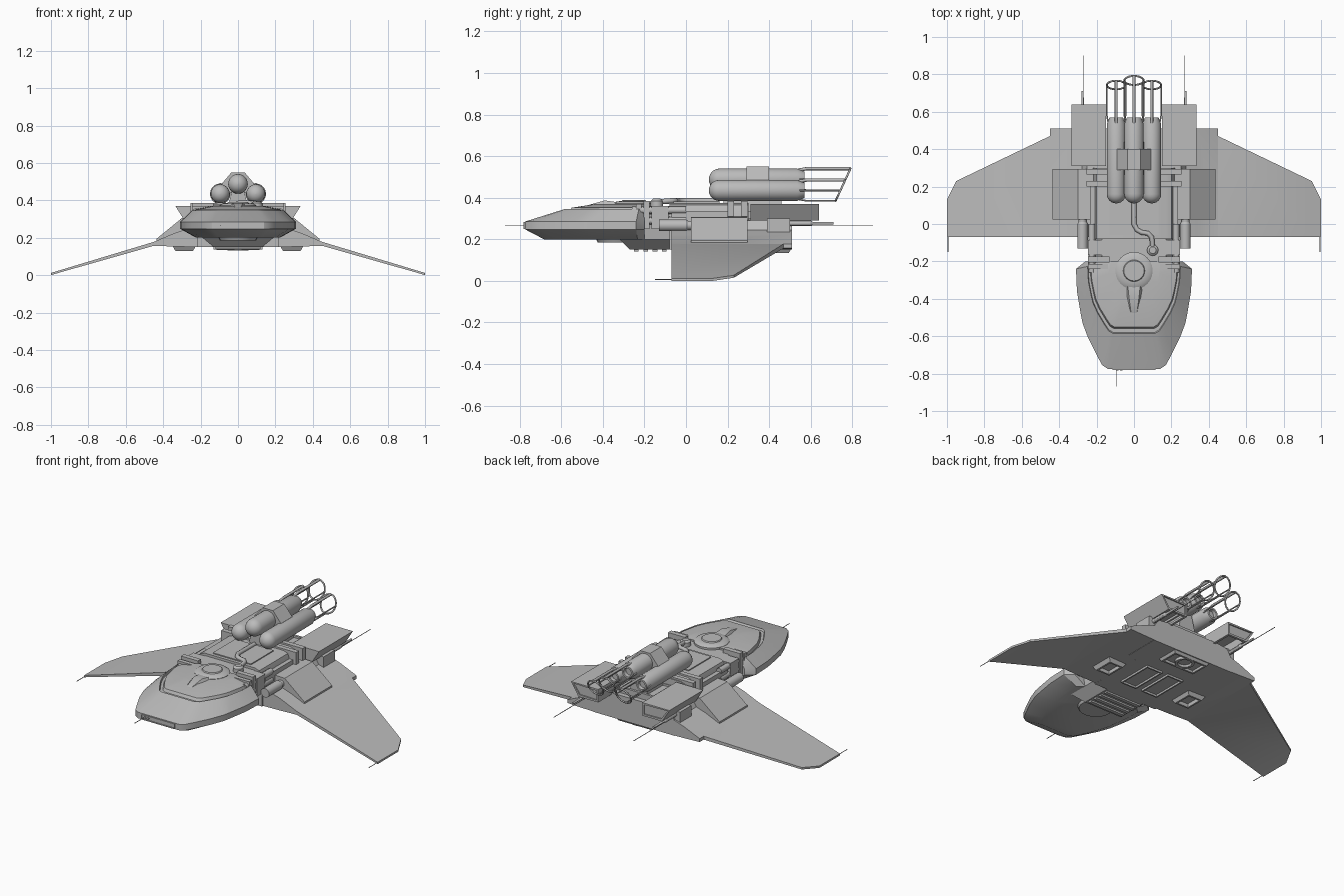
import bpy, bmesh, math
from mathutils import Vector

cube = bpy.data.objects.get("Cube")
if cube:
    bpy.data.objects.remove(cube)

grey = bpy.data.materials.new("hull_grey")
grey.use_nodes = True
grey.diffuse_color = (0.5, 0.5, 0.5, 1)
grey.node_tree.nodes["Principled BSDF"].inputs["Base Color"].default_value = grey.diffuse_color
parts = []


def finish(name, bm):
    bmesh.ops.recalc_face_normals(bm, faces=bm.faces)
    me = bpy.data.meshes.new(name)
    bm.to_mesh(me)
    bm.free()
    me.materials.append(grey)
    ob = bpy.data.objects.new(name, me)
    bpy.context.collection.objects.link(ob)
    parts.append(ob)
    return ob


def loft(name, rings, recesses=(), side=1):
    """Skin equal rings, cap the ends; recesses are (direction, border, depth)."""
    bm = bmesh.new()
    rows = [[bm.verts.new((side * x, y, z)) for x, y, z in ring] for ring in rings]
    n = len(rows[0])
    for a, b in zip(rows, rows[1:]):
        for i in range(n):
            j = (i + 1) % n
            bm.faces.new((a[i], a[j], b[j], b[i]))
    bm.faces.new(rows[0])
    bm.faces.new(rows[-1])
    bmesh.ops.recalc_face_normals(bm, faces=bm.faces)
    for direction, border, depth in recesses:
        d = Vector((direction[0] * side, direction[1], direction[2]))
        face = max(bm.faces, key=lambda f: f.normal.dot(d))
        bmesh.ops.inset_region(bm, faces=[face], thickness=border)
        floor = bmesh.ops.extrude_face_region(bm, geom=[face])["geom"]
        bm.faces.remove(face)
        bmesh.ops.translate(bm, vec=-d * depth,
                            verts=[v for v in floor if isinstance(v, bmesh.types.BMVert)])
    return finish(name, bm)


def rect(x0, x1, y0, y1, z):
    return [(x0, y0, z), (x1, y0, z), (x1, y1, z), (x0, y1, z)]


def box(name, x, y, z, recesses=(), side=1, taper=0.0):
    """Box from ranges; taper narrows the bottom."""
    low = rect(x[0] + taper, x[1] - taper, y[0] + taper, y[1] - taper, z[0])
    return loft(name, [low, rect(*x, *y, z[1])], recesses, side)


def extrude_y(name, profile, y0, y1, side=1):
    return loft(name, [[(x, y, z) for x, z in profile] for y in (y0, y1)], side=side)


def spin_y(name, x, z, profile, n=24):
    """Turned part along y from (y, radius) pairs."""
    return loft(name, [[(x + r * math.cos(2 * math.pi * i / n), y, z + r * math.sin(2 * math.pi * i / n))
                        for i in range(n)] for y, r in profile])


def spin_z(name, x, y, profile, n=24):
    return loft(name, [[(x + r * math.cos(2 * math.pi * i / n), y + r * math.sin(2 * math.pi * i / n), z)
                        for i in range(n)] for z, r in profile])


def pipe(name, points, radius, closed=False):
    cu = bpy.data.curves.new(name, "CURVE")
    cu.dimensions = "3D"
    cu.bevel_depth = radius
    cu.bevel_resolution = 2
    cu.use_fill_caps = True
    sp = cu.splines.new("POLY")
    sp.points.add(len(points) - 1)
    for p, co in zip(sp.points, points):
        p.co = (*co, 1)
    sp.use_cyclic_u = closed
    cu.materials.append(grey)
    ob = bpy.data.objects.new(name, cu)
    bpy.context.collection.objects.link(ob)


def mirrored(points):
    return points + [(-x, z) for x, z in reversed(points)]


DOWN, OUT, UP, BACK = (0, 0, -1), (1, 0, 0), (0, 0, 1), (0, 1, 0)

# Cockpit saucer: one plan outline scaled into stacked rings
plan = mirrored([(.26, -.20), (.31, -.24), (.305, -.36), (.285, -.48), (.275, -.53),
                 (.245, -.61), (.20, -.70), (.17, -.755), (.14, -.775)])
levels = [(.72, .84, .20), (1, 1, .248), (1, 1, .285), (.80, .67, .345), (.79, .66, .335),
          (.755, .625, .335), (.74, .61, .352), (.45, .40, .37)]
loft("cockpit_saucer", [[(x * kx, -.2 + (y + .2) * ky, z) for x, y in plan] for kx, ky, z in levels])
box("nose_slot", (-.115, .115), (-.781, -.77), (.25, .282), [((0, -1, 0), .006, .006)])
for x in (-.09, -.068):
    spin_y("nose_light", x, .266, [(-.783, .007), (-.775, .007)], 12)
pipe("nose_antenna", [(-.095, -.77, .265), (-.095, -.87, .265)], .002)
spin_z("belly_hatch", 0, -.33, [(.185, .075), (.185, .095), (.205, .105)])

# Turret and the wedge ahead of it
spin_z("turret", 0, -.25, [(.35, .10), (.372, .10), (.382, .085), (.384, .058), (.39, .054)])
loft("turret_wedge", [[(-w, y, .355), (w, y, .355), (w * .6, y, z), (-w * .6, y, z)]
                      for w, y, z in [(.055, -.33, .378), (.045, -.39, .387), (.025, -.48, .362)]])

# Neck
loft("neck", [rect(-.13, .13, -.27, -.07, .15), rect(-.19, .19, -.32, -.07, .20),
              rect(-.21, .21, -.24, -.07, .32), rect(-.17, .17, -.24, -.07, .36)])
for i in range(4):
    y = -.25 + i * .045
    box("neck_belly_rib", (-.12, .12), (y, y + .022), (.14, .16))

# Main body
extrude_y("main_body", mirrored([(.17, .375), (.20, .365), (.22, .30), (.22, .15)]), -.08, .30)
extrude_y("rear_body", mirrored([(.17, .30), (.25, .29), (.28, .24), (.28, .15)]), .29, .51)
box("rear_deck", (-.12, .12), (.29, .48), (.29, .335), [(UP, .02, .012)])
box("deck_plate", (-.13, .13), (-.06, .16), (.37, .381))
for y in (.20, .265):
    box("deck_crossbar", (-.255, .255), (y, y + .03), (.31, .385))

# Belly
box("rear_belly", (-.13, .13), (.36, .51), (.135, .16), [(DOWN, .015, .015)], taper=.015)
spin_z("belly_engine", 0, .44, [(.155, .055), (.133, .055), (.133, .04), (.145, .035)])
for s in (1, -1):
    box("belly_bay", (.02, .13), (.04, .27), (.138, .152), [(DOWN, .012, .012)], s)
    box("belly_pod", (.22, .355), (.05, .21), (.13, .165), [(DOWN, .015, .025)], s, .02)

for s in (1, -1):
    # Swept and drooped wing
    stations = [(.20, .51, .15, .27), (.34, .51, .153, .225), (.45, .51, .157, .178), (.4501, .47, .157, .178),
                (.95, .23, .015, .027), (1, .13, 0, .012)]
    loft("wing", [[(x, -.07, lo), (x, y, lo), (x, y, hi), (x, -.07, hi)]
                  for x, y, lo, hi in stations], side=s)
    pipe("wingtip_antenna", [(s * .995, -.06, .007), (s * .995, -.15, .007)], .002)
    extrude_y("wing_root_fairing", [(.20, .31), (.30, .305), (.435, .195), (.435, .17), (.20, .17)],
              .025, .295, s)

    # Raised rear housing, hollow beneath
    loft("rear_housing", [rect(.15, .285, .31, .64, .29), rect(.15, .335, .31, .64, .37)],
         [(DOWN, .02, .045), (OUT, .018, .01), (BACK, .015, .008)], s)

    # Side gun with rear rods
    spin_y("gun_muzzle", s * .275, .267, [(-.13, .02), (-.13, .028), (.0, .028), (.01, .022), (.05, .022)], 16)
    box("gun_breech", (.245, .31), (.39, .50), (.235, .30), side=s)
    spin_y("gun_rod", s * .275, .277, [(.48, .013), (.60, .013), (.61, .007), (.71, .006)], 12)
    pipe("rear_antenna", [(s * .272, .50, .265), (s * .272, .90, .265)], .002)

    # Neck clamps and strips
    for y0, y1, top in [(-.24, -.215, .37), (-.205, -.175, .385), (-.165, -.085, .36)]:
        box("neck_clamp", (.13, .245), (y0, y1), (.25, top), side=s)
    for z in (.34, .29):
        pipe("neck_conduit", [(s * .225, -.26, z), (s * .225, .0, z)], .018)
    box("body_rail", (.195, .235), (-.07, .20), (.25, .335), side=s)

# Deck hose with end cap
pipe("deck_hose", [(0, .16, .385), (0, .0, .385), (.015, -.03, .385), (.04, -.045, .385),
                   (.075, -.05, .385), (.095, -.07, .385), (.10, -.13, .38)], .013)
spin_z("hose_cap", .10, -.14, [(.35, .03), (.385, .03), (.395, .018)])

# Three tanks with slanted ring cages
for x, z, r in [(0, .488, .052), (-.095, .435, .05), (.095, .435, .05)]:
    nose = [(.11 + r - r * math.cos(a), r * math.sin(a) + .0005)
            for a in [math.pi / 2 * i / 6 for i in range(7)]]
    spin_y("tank", x, z, nose + [(.535, r), (.57, r * .72), (.57, r * .5), (.55, r * .45)])

    def cage_end(a):
        dz = r * math.sin(a)
        return (x + r * math.cos(a), .72 + (z + dz - .385) * .46, z + dz)

    pipe("cage_ring", [cage_end(2 * math.pi * i / 24) for i in range(24)], .005, True)
    for i in range(4):
        end = cage_end(i * math.pi / 2)
        start = (x + (end[0] - x) * .85, .54, z + (end[2] - z) * .85)
        pipe("cage_rod", [start, (end[0], .58, end[2]), end], .008 if i == 1 else .004)

# Tank clamp and pylon
extrude_y("tank_clamp", mirrored([(.035, .55), (.09, .485), (.09, .44)]), .29, .40)
extrude_y("tank_pylon", mirrored([(.03, .46), (.055, .36), (.055, .31)]), .18, .46)

# Smooth the round surfaces, keep the edges sharp
bpy.ops.object.select_all(action="DESELECT")
for ob in parts:
    ob.select_set(True)
bpy.context.view_layer.objects.active = parts[0]
bpy.ops.object.shade_smooth_by_angle(angle=math.radians(30))
